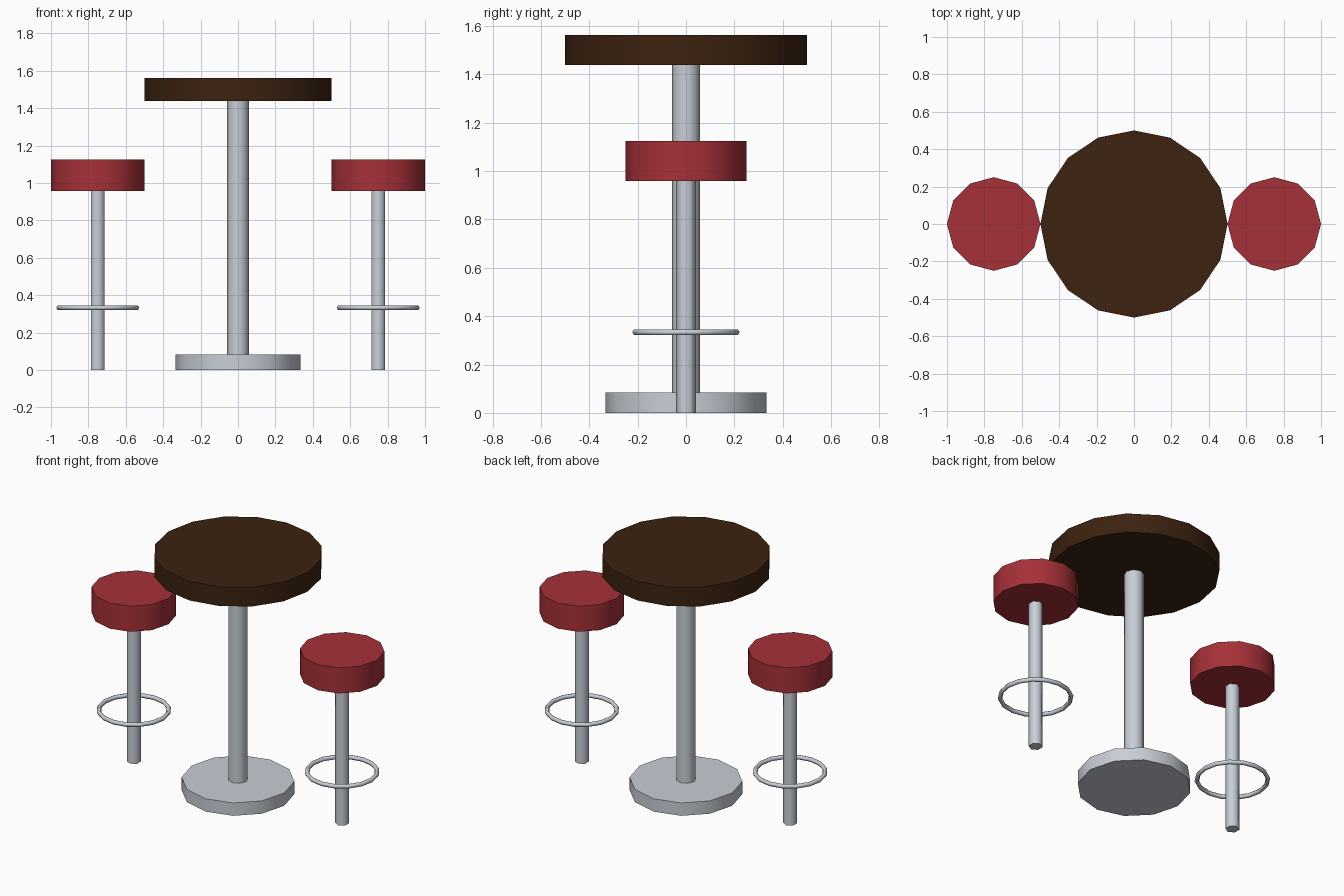
import bpy
import math

if "Cube" in bpy.data.objects:
    bpy.data.objects.remove(bpy.data.objects["Cube"], do_unlink=True)

U = 1 / 12  # design unit: all parts are simple multiples of it


def material(name, colour):
    mat = bpy.data.materials.new(name)
    mat.use_nodes = True
    mat.diffuse_color = (*colour, 1)
    mat.node_tree.nodes["Principled BSDF"].inputs["Base Color"].default_value = (*colour, 1)
    return mat


red = material("red_vinyl", (0.38, 0.03, 0.04))
wood = material("dark_wood", (0.045, 0.016, 0.005))
metal = material("brushed_metal", (0.58, 0.62, 0.68))


def finish(name, mat):
    obj = bpy.context.object
    obj.name = name
    obj.data.materials.append(mat)
    bpy.ops.object.shade_smooth_by_angle(angle=math.radians(65))
    return obj


def disc(name, mat, sides, radius, bottom, top, x=0):
    bpy.ops.mesh.primitive_cylinder_add(
        vertices=sides, radius=radius * U, depth=(top - bottom) * U,
        location=(x, 0, (top + bottom) / 2 * U))
    return finish(name, mat)


# Table
disc("table_base", metal, 12, 4, 0, 1)
disc("table_post", metal, 8, 0.7, 1, 17.25)
disc("table_top", wood, 16, 6, 17.25, 18.75)

# Stools, one on each side
for side, sign in (("left", 1), ("right", -1)):
    x = sign * 9 * U
    disc(side + "_stool_post", metal, 6, 0.5, 0, 11.5, x)
    disc(side + "_stool_seat", red, 12, 3, 11.5, 13.5, x)
    bpy.ops.mesh.primitive_torus_add(
        major_segments=16, minor_segments=6, major_radius=2.5 * U,
        minor_radius=0.16 * U, location=(x, 0, 4 * U))
    finish(side + "_foot_ring", metal)
